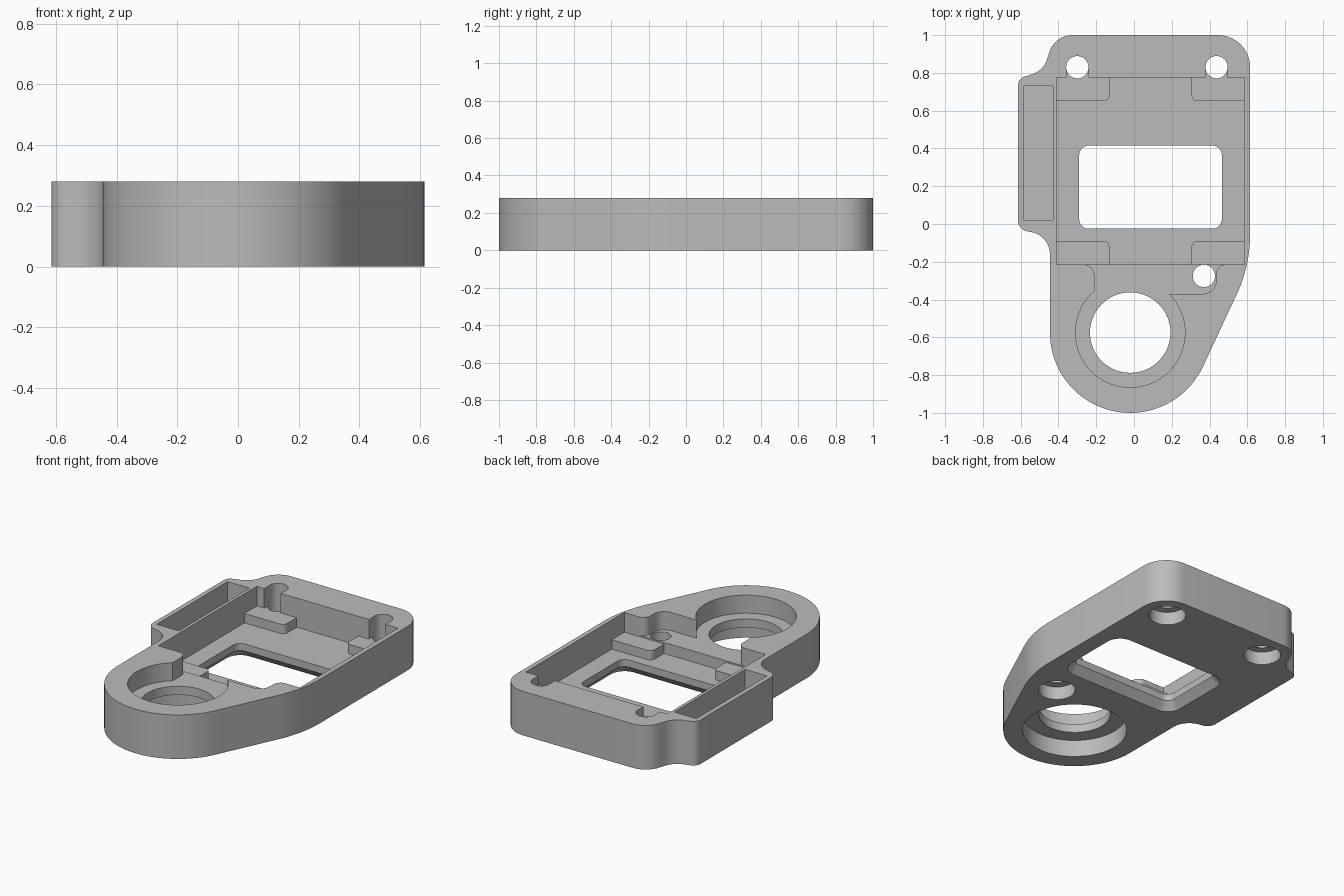
import bpy, bmesh, math
from mathutils import Vector

if "Cube" in bpy.data.objects:
    bpy.data.objects.remove(bpy.data.objects["Cube"])

TOP, SHELF, TAB, FLOOR = 0.28, 0.165, 0.155, 0.095
OVER = TOP + 0.1


def rounded(points, steps=10):
    """Polygon with an optional fillet radius as third value of a corner."""
    out = []
    for i, p in enumerate(points):
        c = Vector(p[:2])
        r = p[2] if len(p) > 2 else 0
        if not r:
            out.append(c)
            continue
        a = (Vector(points[i - 1][:2]) - c).normalized()
        b = (Vector(points[(i + 1) % len(points)][:2]) - c).normalized()
        half = a.angle(b) / 2
        mid = c + (a + b).normalized() * r / math.sin(half)
        start = c + a * r / math.tan(half) - mid
        end = c + b * r / math.tan(half) - mid
        sweep = start.angle(end)
        for k in range(steps + 1):
            t = k / steps
            out.append(mid + (start * math.sin((1 - t) * sweep)
                              + end * math.sin(t * sweep)) / math.sin(sweep))
    return out


def rect(x0, x1, y0, y1, r=0):
    return rounded([(x0, y0, r), (x1, y0, r), (x1, y1, r), (x0, y1, r)])


def circle(x, y, r, n=64):
    return [Vector((x + r * math.cos(math.tau * k / n),
                    y + r * math.sin(math.tau * k / n))) for k in range(n)]


def prism(name, low, z0, z1, high=None):
    """Solid between two matching outlines."""
    bm = bmesh.new()
    rings = [[bm.verts.new((p.x, p.y, z)) for p in ring]
             for ring, z in ((low, z0), (high or low, z1))]
    n = len(low)
    for i in range(n):
        j = (i + 1) % n
        bm.faces.new((rings[0][i], rings[0][j], rings[1][j], rings[1][i]))
    bm.faces.new(rings[0][::-1])
    bm.faces.new(rings[1])
    bmesh.ops.recalc_face_normals(bm, faces=bm.faces)
    mesh = bpy.data.meshes.new(name)
    bm.to_mesh(mesh)
    bm.free()
    obj = bpy.data.objects.new(name, mesh)
    bpy.context.collection.objects.link(obj)
    return obj


# Outer body: round nose, flared side, bump for the side slot
EYE = (-0.02, -0.575)
nose = []
for k in range(41):
    a = math.radians(-25 - 155 * k / 40)
    nose.append((EYE[0] + 0.425 * math.cos(a), EYE[1] + 0.425 * math.sin(a)))
outline = rounded([(0.615, 1, 0.17), (0.615, -0.22, 0.75)] + nose + [
    (-0.445, -0.06, 0.12), (-0.615, -0.03, 0.06), (-0.615, 0.77, 0.05),
    (-0.48, 0.81, 0.12), (-0.42, 1, 0.13)])
body = prism("housing_plate", outline, 0, TOP)


def cut(low, z0, z1, high=None):
    tool = prism("cutter", low, z0, z1, high)
    tool.hide_render = True
    mod = body.modifiers.new("cut", 'BOOLEAN')
    mod.operation, mod.solver, mod.object = 'DIFFERENCE', 'EXACT', tool
    bpy.context.view_layer.objects.active = body
    bpy.ops.object.modifier_apply(modifier=mod.name)
    bpy.data.objects.remove(tool)


# Main pocket down to the corner tabs, then the cross-shaped deep floor
L, R, B, T = -0.41, 0.585, -0.215, 0.775
cut(rect(L, R, B, T), TAB, OVER)
xl, xr, yb, yt = -0.13, 0.305, -0.09, 0.65
f = 0.03
cut(rounded([(L, yb), (xl, yb, f), (xl, B), (xr, B), (xr, yb, f), (R, yb),
             (R, yt), (xr, yt, f), (xr, T), (xl, T), (xl, yt, f), (L, yt)]),
    FLOOR, OVER)

# Recess joining the pocket to the round seat
cut(rounded([(-0.4, -0.2), (-0.4, B), (-0.21, B, 0.055), (-0.21, -0.55),
             (0.1, -0.55), (0.1, -0.37), (0.435, -0.37, 0.07),
             (0.435, B, 0.05), (0.57, B), (0.57, -0.2)]), SHELF, OVER)

# Round seat, its opening and the lower counterbore
cut(circle(*EYE, 0.29), SHELF, OVER)
cut(circle(*EYE, 0.213), -0.1, OVER)
cut(circle(*EYE, 0.31), -0.1, 0.11)

# Side slot
cut(rect(-0.585, -0.43, 0.02, 0.73), 0.06, OVER)

# Window with a flared underside
cut(rect(-0.29, 0.465, -0.025, 0.415, 0.05), -0.1, OVER)
g = 0.045
cut(rect(-0.29 - g, 0.465 + g, -0.025 - g, 0.415 + g, 0.05 + g), 0, 0.05,
    rect(-0.29, 0.465, -0.025, 0.415, 0.05))

# Screw holes with counterbores below; the back pair open into the pocket
for x, y in ((-0.3, 0.83), (0.437, 0.83), (0.37, -0.275)):
    if y > 0:
        cut(rect(x - 0.058, x + 0.058, T - 0.02, y), TAB, OVER)
    cut(circle(x, y, 0.059, 40), -0.1, OVER)
    cut(circle(x, y, 0.11, 40), -0.1, 0.085)

# Plain grey finish
grey = bpy.data.materials.new("plain_grey")
grey.use_nodes = True
colour = (0.5, 0.5, 0.5, 1)
grey.diffuse_color = colour
grey.node_tree.nodes["Principled BSDF"].inputs["Base Color"].default_value = colour
body.data.materials.clear()
body.data.materials.append(grey)

bpy.ops.object.select_all(action='DESELECT')
body.select_set(True)
bpy.context.view_layer.objects.active = body
bpy.ops.object.shade_smooth_by_angle(angle=math.radians(30))
